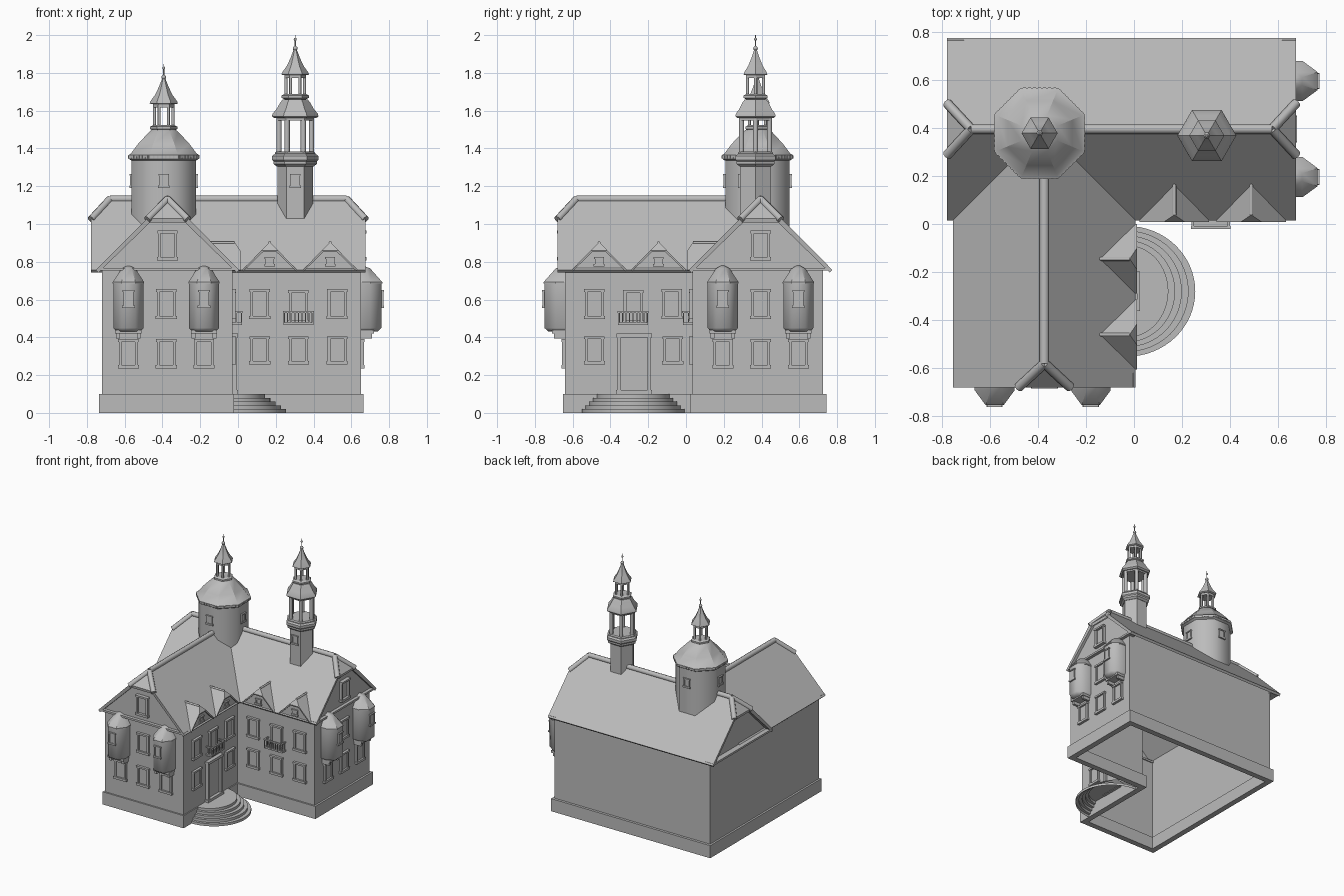
import bpy, math
from mathutils import Matrix, Vector

if "Cube" in bpy.data.objects:
    bpy.data.objects.remove(bpy.data.objects["Cube"])

stone = bpy.data.materials.new("stone_grey")
stone.use_nodes = True
GREY = (0.5, 0.5, 0.5, 1)
stone.diffuse_color = GREY
stone.node_tree.nodes["Principled BSDF"].inputs["Base Color"].default_value = GREY


def make(name, verts, faces, M=Matrix(), angle=30, thick=0):
    me = bpy.data.meshes.new(name)
    me.from_pydata([M @ Vector(v) for v in verts], [], faces)
    me.materials.append(stone)
    ob = bpy.data.objects.new(name, me)
    bpy.context.collection.objects.link(ob)
    bpy.ops.object.select_all(action="DESELECT")
    ob.select_set(True)
    bpy.context.view_layer.objects.active = ob
    if thick:
        mod = ob.modifiers.new("thickness", "SOLIDIFY")
        mod.thickness, mod.offset, mod.use_even_offset = thick, -1, True
        bpy.ops.object.modifier_apply(modifier=mod.name)
    bpy.ops.object.shade_smooth_by_angle(angle=math.radians(angle))
    return ob


def facade(x, y, degrees=0):
    """Local x runs along the wall, local -y points out of it."""
    return Matrix.Translation((x, y, 0)) @ Matrix.Rotation(math.radians(degrees), 4, "Z")


def loft(name, rings, M=Matrix(), angle=30, floor=True):
    """Skin a stack of equally long point rings."""
    n = len(rings[0])
    faces = [(r * n + i, r * n + (i + 1) % n, (r + 1) * n + (i + 1) % n, (r + 1) * n + i)
             for r in range(len(rings) - 1) for i in range(n)]
    faces.append(tuple(range(len(rings) * n - n, len(rings) * n)))
    if floor:
        faces.append(tuple(reversed(range(n))))
    return make(name, sum(rings, []), faces, M, angle)


def box(name, lo, hi, M=Matrix()):
    rings = [[(lo[0], lo[1], z), (hi[0], lo[1], z), (hi[0], hi[1], z), (lo[0], hi[1], z)]
             for z in (lo[2], hi[2])]
    return loft(name, rings, M)


def turned(name, profile, sides, M, turn=0, angle=30):
    rings = [[(r * math.cos(turn + math.tau * i / sides), r * math.sin(turn + math.tau * i / sides), z)
              for i in range(sides)] for r, z in profile]
    return loft(name, rings, M, angle)


def outline_wall(name, pts, z0, z1, thick):
    n = len(pts)
    verts = [(x, y, z) for z in (z0, z1) for x, y in pts]
    make(name, verts, [(i, (i + 1) % n, n + (i + 1) % n, n + i) for i in range(n)], thick=thick)


def half_hip_roof(name, M, length, hw, z0, zh, z1, run, far_hip=False, thick=0.02):
    """Gabled roof with a clipped end; the outer end lies at local y = 0."""
    h = hw * (z1 - zh) / (z1 - z0)
    far = length - run if far_hip else length
    verts = [(0, run, z1), (0, far, z1)]
    for s in (-1, 1):
        verts += [(s * hw, 0, z0), (s * h, 0, zh), (s * hw, length, z0)]
        verts += [(s * h, length, zh) if far_hip else (s * hw / 2, length, (z0 + z1) / 2)]
    faces = [(2, 3, 0, 1, 5, 4), (8, 9, 1, 0, 7, 6), (0, 3, 7)]
    if far_hip:
        faces.append((1, 9, 5))
    make(name, verts, faces, M, thick=thick)
    return verts


def ridge_tube(name, pts, M, r):
    for a, b in pts:
        a, b = M @ Vector(a), M @ Vector(b)
        Q = Matrix.Translation(a) @ (b - a).to_track_quat("Z", "Y").to_matrix().to_4x4()
        turned(name, [(r, 0), (r, (b - a).length)], 8, Q, angle=50)


def gable(name, M, hw, z0, zh, z1, y, ytop):
    h = hw * (z1 - zh) / (z1 - z0)
    make(name, [(-hw, y, z0), (hw, y, z0), (h, y, zh), (h / 2, ytop, (zh + z1) / 2),
                (-h / 2, ytop, (zh + z1) / 2), (-h, y, zh)], [(0, 1, 2, 5), (5, 2, 3, 4)], M)


def window(name, M, u, z0, z1, w=0.1, depth=0.02, bar=0.014):
    a, b = u - w / 2, u + w / 2
    box(name + "_pane", (a, -0.006, z0), (b, 0.004, z1), M)
    for s in (a, b - bar):
        box(name + "_jamb", (s, -depth * 0.8, z0), (s + bar, 0, z1), M)
    box(name + "_lintel", (a - 0.004, -depth, z1 - bar), (b + 0.004, 0, z1), M)
    box(name + "_sill", (a - 0.006, -depth, z0 - 0.004), (b + 0.006, 0, z0 + bar), M)


def oriel(M, u):
    P = M @ Matrix.Translation((u, 0, 0))
    plan = [(-.08, .01), (-.08, -.05), (-.036, -.11), (.036, -.11), (.08, -.05), (.08, .01)]

    def ring(s, z):
        return [(x * s, y * s, z) for x, y in plan]
    loft("oriel_body", [ring(.8, .43), ring(1, .45), ring(1, .69)], P, 60)
    loft("oriel_roof", [ring(1.04, .685), ring(1.04, .692), ring(.45, .765), ring(.1, .78)], P)
    window("oriel_window", P @ Matrix.Translation((0, -.11, 0)), 0, .56, .65, .055, .012, .009)
    for s in (-.055, .055):
        box("oriel_bracket", (s - .01, -.06, .395), (s + .01, 0, .44), P)
    box("oriel_beam", (-.07, -.07, .42), (.07, 0, .44), P)


def balcony(M, u):
    P = M @ Matrix.Translation((u, 0, 0))
    box("balcony_floor", (-.08, -.05, .465), (.08, 0, .478), P)
    box("balcony_rail", (-.082, -.055, .53), (.082, -.043, .54), P)
    for s in (-.08, .07):
        box("balcony_side_rail", (s, -.05, .53), (s + .01, 0, .54), P)
        box("balcony_side_post", (s, -.025, .47), (s + .01, -.018, .535), P)
    for i in range(9):
        x = -.076 + i * .019
        box("baluster", (x - .003, -.052, .47), (x + .003, -.046, .535), P)


# Plinth and hollow walls
def corner_plan(x0, x1, x2, y0, y1, y2):
    return [(x0, y0), (x1, y0), (x1, y1), (x2, y1), (x2, y2), (x0, y2)]


outline_wall("plinth", corner_plan(-.735, -.022, .665, -.652, .022, .745), 0, .1, .045)
outline_wall("walls", corner_plan(-.72, -.03, .65, -.64, .035, .725), .09, .775, .012)

# Main roofs with ridge caps and gables
EAVE, HIP, TOP = .757, 1.03, 1.138
for label, M, length, both in (("long_roof", facade(.675, .395, 90), 1.453, True),
                               ("front_roof", facade(-.373, -.68), 1.07, False)):
    v = half_hip_roof(label, M, length, .38, EAVE, HIP, TOP, .1, both)
    caps = [(v[0], v[1]), (v[0], v[3]), (v[0], v[7])]
    if both:
        caps += [(v[1], v[5]), (v[1], v[9])]
    ridge_tube(label + "_cap", caps, M @ Matrix.Translation((0, 0, -.006)), .02)
    gable(label + "_gable", M, .355, .765, 1.02, 1.11, .025, .07)
    box(label + "_cornice", (-.37, 0, .753), (.37, .06, .768), M)
    window("gable_window", M @ Matrix.Translation((0, .022, 0)), 0, .81, .965, .1, .026)
left_end = facade(-.778, .395, -90)
gable("left_gable", left_end, .355, .765, 1.02, 1.11, .045, .08)
box("left_cornice", (-.37, 0, .753), (.37, .07, .768), left_end)

# Dormers
for x, y, turn in ((.168, .008, 0), (.488, .008, 0), (.012, -.145, 90), (.012, -.46, 90)):
    M = facade(x, y, turn)
    v = half_hip_roof("dormer_roof", M, .18, .145, .757, .86, .905, .03, thick=.008)
    ridge_tube("dormer_cap", [(v[0], v[1])], M @ Matrix.Translation((0, 0, -.004)), .008)
    gable("dormer_gable", M, .135, .755, .855, .89, .014, .03)
    window("dormer_window", M @ Matrix.Translation((0, .014, 0)), 0, .78, .825, .045, .012, .009)

# Oriel fronts
for M in (facade(-.38, -.64), facade(.65, .395, 90)):
    for u in (-.2, 0, .2):
        window("lower_window", M, u, .24, .39)
    window("upper_window", M, 0, .5, .655)
    oriel(M, -.2)
    oriel(M, .2)

# Courtyard fronts with balconies
for M, lower in ((facade(.32, .035), (-.205, 0, .205)), (facade(-.03, -.28, 90), (-.205, .21))):
    for u in lower:
        window("court_lower_window", M, u, .26, .405)
    for u in (-.205, .205):
        window("court_upper_window", M, u, .5, .655)
    window("balcony_door", M, 0, .475, .65)
    balcony(M, 0)

# Entrance door and curved steps, open underneath
window("entrance", facade(-.03, -.275, 90), 0, .1, .42, .18, .03, .02)
rings = []
for i in range(5):
    rx, ry = .285 - i * .028, .272 - i * .02
    for z in (i * .02, i * .02 + .02):
        rings.append([(-.03 + rx * math.sin(math.pi * t / 32), -.28 - ry * math.cos(math.pi * t / 32), z)
                      for t in range(33)])
loft("entrance_steps", rings, floor=False)


# Towers
def lantern(M, z, r, height, lip=1.28):
    turned("lantern_base", [(r, z - .02), (r * lip, z - .012), (r * lip, z), (r, z + .008)], 6, M)
    for i in range(6):
        a = math.tau * i / 6
        P = M @ Matrix.Translation((r * .86 * math.cos(a), r * .86 * math.sin(a), 0))
        turned("lantern_post", [(r * .14, z), (r * .14, z + height)], 8, P, angle=50)
    turned("lantern_beam", [(r, z + height - .012), (r, z + height + .01)], 6, M)


def spire(M, z, r):
    turned("spire_roof", [(r * .9, z), (r, z + .004), (r * .95, z + .014), (r * .6, z + .05),
                          (r * .35, z + .09), (r * .14, z + .13), (.006, z + .14)], 6, M)
    for h, s in ((.142, .013), (.19, .008)):
        turned("spire_ball", [(.002, z + h - s), (s * .8, z + h - s * .6), (s, z + h),
                              (s * .8, z + h + s * .6), (.002, z + h + s)], 10, M, angle=60)
    turned("spire_rod", [(.004, z + .13), (.002, z + .212)], 6, M, angle=70)


big = Matrix.Translation((-.393, .378, 0))
k = 1 / math.cos(math.pi / 8)
turned("big_tower", [(.17 * k, .9), (.17 * k, 1.34)], 8, big, math.pi / 8, 50)
turned("big_tower_roof", [(r * k, z) for r, z in ((.17, 1.335), (.186, 1.345), (.188, 1.365), (.175, 1.372),
                                                  (.135, 1.425), (.075, 1.49), (.06, 1.5))], 8, big, math.pi / 8)
for side in range(8):
    M = big @ Matrix.Rotation(side * math.pi / 4, 4, "Z")
    for i in range(-3, 4):
        box("cornice_dentil", (i * .021 - .006, -.19, 1.347), (i * .021 + .006, -.18, 1.362), M)
    if side % 2 == 0:
        window("tower_window", M @ Matrix.Translation((0, -.17, 0)), 0, 1.195, 1.265, .05, .012, .009)
lantern(big, 1.515, .057, .115)
spire(big, 1.635, .075)

slim = Matrix.Translation((.303, .368, 0))
turned("slim_tower", [(.095, 1), (.095, 1.32)], 6, slim)
turned("slim_tower_cornice", [(.098, 1.305), (.115, 1.318), (.115, 1.332), (.123, 1.34), (.123, 1.36),
                              (.11, 1.37)], 6, slim)
window("slim_tower_window", slim @ Matrix.Translation((0, -.082, 0)), 0, 1.195, 1.265, .05, .012, .009)
lantern(slim, 1.375, .1, .185, 1.08)
turned("slim_tower_roof", [(.11, 1.56), (.123, 1.57), (.12, 1.583), (.098, 1.61), (.078, 1.645),
                           (.065, 1.66)], 6, slim)
lantern(slim, 1.68, .057, .105)
spire(slim, 1.788, .073)
